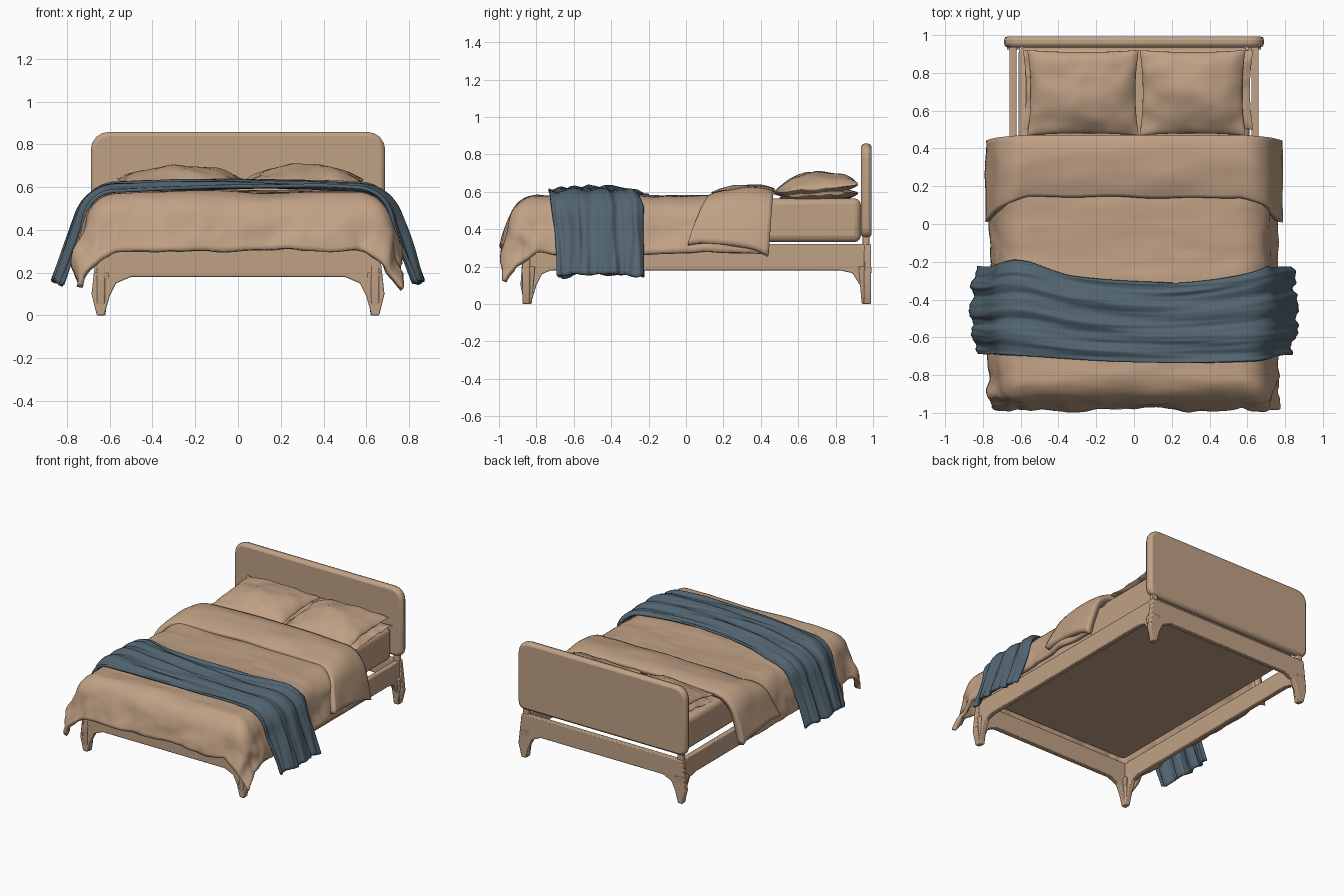
import bpy, bmesh, math
from mathutils import Vector, Matrix, noise

if "Cube" in bpy.data.objects:
    bpy.data.objects.remove(bpy.data.objects["Cube"])


def material(name, rgb):
    m = bpy.data.materials.new(name)
    m.diffuse_color = (*rgb, 1)
    m.use_nodes = True
    m.node_tree.nodes["Principled BSDF"].inputs["Base Color"].default_value = m.diffuse_color
    return m


TAN = material("warm tan", (0.53, 0.355, 0.235))
BLUE = material("slate blue", (0.085, 0.13, 0.165))


def finish(name, bm, mat=TAN, angle=40, bevel=0, solid=0, segs=3):
    me = bpy.data.meshes.new(name)
    if not solid:
        bmesh.ops.recalc_face_normals(bm, faces=bm.faces)
    bm.to_mesh(me)
    bm.free()
    ob = bpy.data.objects.new(name, me)
    bpy.context.collection.objects.link(ob)
    me.materials.append(mat)
    if solid:
        m = ob.modifiers.new("thickness", 'SOLIDIFY')
        m.thickness, m.offset = solid, -1
    if bevel:
        m = ob.modifiers.new("round", 'BEVEL')
        m.width, m.segments = bevel, segs
    bpy.ops.object.select_all(action='DESELECT')
    ob.select_set(True)
    bpy.context.view_layer.objects.active = ob
    bpy.ops.object.shade_smooth_by_angle(angle=math.radians(angle))
    return ob


def plate(name, pts, axis, lo, hi, bevel=0.006):
    """Outline of (u, z) points, extruded along x or y from lo to hi."""
    bm = bmesh.new()
    put = (lambda u, z: (lo, u, z)) if axis == 'x' else (lambda u, z: (u, lo, z))
    f = bm.faces.new([bm.verts.new(put(u, z)) for u, z in pts])
    r = bmesh.ops.extrude_face_region(bm, geom=[f])
    off = Vector((hi - lo, 0, 0)) if axis == 'x' else Vector((0, hi - lo, 0))
    bmesh.ops.translate(bm, vec=off, verts=[v for v in r['geom'] if isinstance(v, bmesh.types.BMVert)])
    return finish(name, bm, bevel=bevel, segs=2)


def box(name, lo, hi, bevel):
    bm = bmesh.new()
    bmesh.ops.create_cube(bm, size=1)
    for v in bm.verts:
        v.co = [(l + h) / 2 + c * (h - l) for c, l, h in zip(v.co, lo, hi)]
    return finish(name, bm, bevel=bevel)


def sheet(name, fn, nu, nv, mat, solid):
    """Cloth grid: fn(u, v) gives a point, u and v run 0..1."""
    bm = bmesh.new()
    g = [[bm.verts.new(fn(i / nu, j / nv)) for j in range(nv + 1)] for i in range(nu + 1)]
    for i in range(nu):
        for j in range(nv):
            bm.faces.new((g[i][j], g[i + 1][j], g[i + 1][j + 1], g[i][j + 1]))
    return finish(name, bm, mat, 60, solid=solid)


def drop(d, r, ang):
    """Overhang length -> (outward, downward) over a rounded edge."""
    t = min(d / r, ang)
    rest = max(0, d - r * ang)
    return (r * math.sin(t) + rest * math.cos(ang),
            r * (1 - math.cos(t)) + rest * math.sin(ang))


def n(x, y, z=0.0):
    return noise.noise(Vector((x, y, z)))


# ---- frame: rails with curved bracket feet ----
side = [(-.87, .32), (-.885, .1), (-.865, 0), (-.83, 0), (-.80, .1), (-.77, .16), (-.72, .18),
        (.82, .18), (.89, .165), (.93, .1), (.95, 0), (.985, 0), (.99, .32)]
half = [(.66, .32), (.685, .1), (.66, 0), (.625, 0), (.60, .09), (.57, .15), (.50, .18)]
front = half + [(-x, z) for x, z in reversed(half)]
plate("left_rail", side, 'x', -.66, -.622)
plate("right_rail", side, 'x', .622, .66)
plate("front_rail", front, 'y', -.875, -.835)
plate("back_rail", front, 'y', .952, .99)

# ---- tapered corner legs and headboard posts ----
for sx, sn in ((-1, "left"), (1, "right")):
    for y, yn in ((-.843, "front"), (.958, "back")):
        bm = bmesh.new()
        bmesh.ops.create_cone(bm, cap_ends=True, segments=4, radius1=.026, radius2=.05, depth=.2,
                              matrix=Matrix.Translation((sx * .638, y, .1)) @ Matrix.Rotation(math.pi / 4, 4, 'Z'))
        finish(f"{yn}_{sn}_leg", bm, bevel=.006, segs=2)
    x = sx * .635
    box(f"{sn}_headboard_post", (x - .022, .945, .28), (x + .022, .98, .42), .006)

# ---- headboard with clipped, softened corners ----
pts = []
for cx, cz, a0 in ((.605, .775, 0), (-.605, .775, 90), (-.638, .405, 180), (.638, .405, 270)):
    rad = .083 if cz > .6 else .05
    for k in range(5):
        a = math.radians(a0 + k * 22.5)
        pts.append((cx + rad * math.cos(a), cz + rad * math.sin(a)))
plate("headboard", pts, 'y', .935, .993, .02)

# ---- mattress ----
box("mattress", (-.612, -.835, .33), (.612, .935, .565), .035)


# ---- pillows ----
def pillow(name, cx, cy, cz, w, d, up, down, tilt, seed):
    bm = bmesh.new()
    N = 26
    for s in (1, -1):
        g = []
        for i in range(N + 1):
            row = []
            for j in range(N + 1):
                u, v = -math.cos(math.pi * i / N), -math.cos(math.pi * j / N)
                p = max(0, (1 - u ** 2) * (1 - v ** 2)) ** .6
                x = cx + u * w * (1 - .06 * (1 - v * v))
                y = cy + v * d * (1 - .05 * (1 - u * u))
                wr = 1 + .3 * n(u * 1.6, v * 1.6, seed)
                z = cz + tilt * v + s * p * (up if s > 0 else down) * wr + .012 * n(u * 3, v * 3, seed + 5)
                row.append(bm.verts.new((x, y, z)))
            g.append(row)
        for i in range(N):
            for j in range(N):
                bm.faces.new((g[i][j], g[i + 1][j], g[i + 1][j + 1], g[i][j + 1]))
    bmesh.ops.remove_doubles(bm, verts=bm.verts, dist=.0004)
    finish(name, bm, angle=60)


for cx, sn, seed in ((-.27, "left", 1.3), (.31, "right", 4.7)):
    pillow(f"{sn}_pillow", cx, .695, .617, .295 if cx < 0 else .28, .226, .083, .04, .022, seed)
    pillow(f"{sn}_lower_pillow", cx * 1.07, .71, .58, .3, .21, .03, .04, .012, seed + 9)


# ---- duvet draped over both sides and the foot ----
def duvet(u, v):
    a = (u * 2 - 1) * .96
    b = -1.165 + v * 1.595
    ox, oy = max(0, abs(a) - .55), max(0, -.79 - b)
    d = math.hypot(ox, oy)
    h, w = drop(d, .17, math.radians(75))
    q = (ox ** 4 + oy ** 4) ** .25 or 1
    k = min(1, d / .3)
    h *= 1 + k * (.14 * n(a * 5, b * 5, 2) + .05 * n(a * 13, b * 13, 7))
    x = math.copysign(min(abs(a), .55) + h * ox / q, a)
    y = max(b, -.79) - h * .95 * oy / q
    z = .578 - w + .012 * n(a * 2.5, b * 5, 3) + .005 * n(a * 5, b * 16, 8)
    z += k * .015 * n(a * 6, b * 6, 11)
    return x, y, max(z, .1)


sheet("duvet", duvet, 80, 80, TAN, .028)


# ---- turned-down top of the duvet ----
def fold(u, v):
    a = (u * 2 - 1) * .985
    ox = max(0, abs(a) - .57)
    s = ox / .415
    h, w = drop(ox, .17, math.radians(74))
    y0 = .14 - .13 * s + .02 * n(a * 3, 0, 1)
    y = y0 + (.472 - .03 * s - y0) * v
    z = .643 - w - .045 * (1 - v) ** 3 - .025 * v ** 6 + s * (.05 - .08 * v)
    z += .008 * n(a * 3, v * 3, 4) - .015 * min(1, abs(a) / .57) ** 2
    return math.copysign(min(abs(a), .57) + h * (1 + .05 * n(a * 5, y * 6, 5)), a), y, z


sheet("duvet_turndown", fold, 70, 20, TAN, .05)


# ---- blue throw with gathered ridges and hanging pleats ----
def throw(u, v):
    a = (u * 2 - 1) * 1.15
    ox = max(0, abs(a) - .57)
    s = min(1, ox / .3)
    h, w = drop(ox, .2, math.radians(71))
    back = -.225 - .09 * max(0, 1 - ((a - .1) / .65) ** 2) + .03 * (a < 0) * max(0, 1 - abs(a + .65) / .3)
    fr = -.69 - .045 * max(0, math.cos((a - .2) * 1.8))
    y = fr + (back - fr) * v
    ridge = math.sin(v * 20 + 1.6 * math.sin(a * 2.2) + a * 1.2) * .6 + n(a * 1.6, v * 9, 6)
    fine = n(a * 3, v * 22, 12)
    edge = min(1, 5 * v, 5 * (1 - v))
    y += .012 * s * n(a * 4, v * 5, 9)
    z = .61 - w + (1 - s * .7) * (.014 * ridge + .007 * fine) + .012 * edge - .012 * min(1, (a / .6) ** 2)
    x = min(abs(a), .57) + h + s * (.018 * ridge + .01 * fine - .035 * (2 * v - 1) ** 2)
    z += s * s * .02 * n(a, v * 6, 15)
    return math.copysign(x, a), y, z


sheet("throw_blanket", throw, 110, 60, BLUE, .016)
